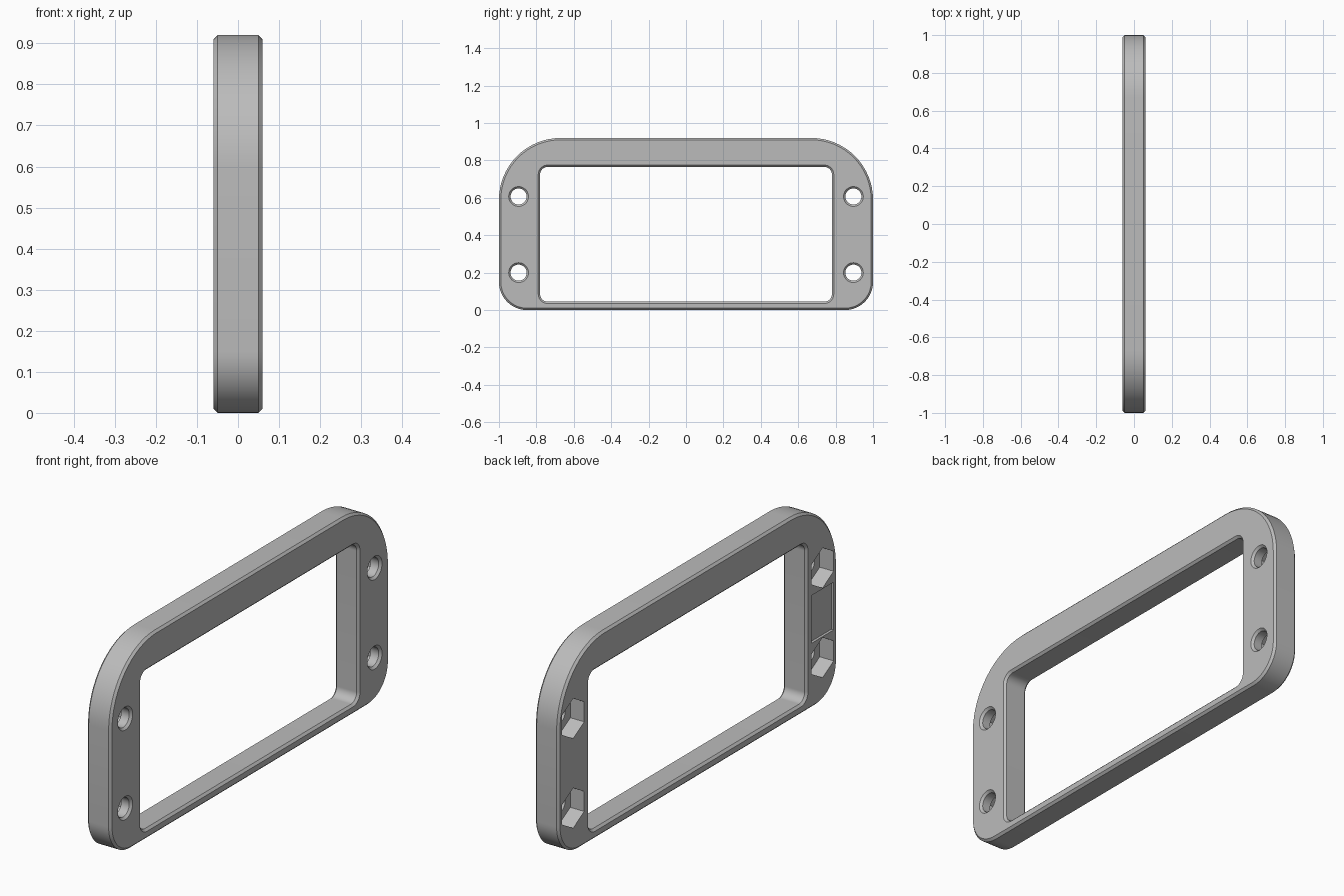
import bpy
import bmesh
import math

cube = bpy.data.objects.get("Cube")
if cube:
    bpy.data.objects.remove(cube, do_unlink=True)

# Single grey plastic
grey = bpy.data.materials.new("grey_plastic")
grey.use_nodes = True
grey.diffuse_color = (0.5, 0.5, 0.5, 1)
grey.node_tree.nodes["Principled BSDF"].inputs["Base Color"].default_value = (0.5, 0.5, 0.5, 1)

HALF = 0.06      # half thickness
BEVEL = 0.01     # chamfer on the face edges


def rounded(half_w, z0, z1, r_low, r_high, grow=0.0, steps=16):
    """Rounded rectangle in the yz plane, offset outwards by grow."""
    points = []
    corners = ((1, z0, r_low, -90), (1, z1, r_high, 0),
               (-1, z1, r_high, 90), (-1, z0, r_low, 180))
    for side, z, r, start in corners:
        cy = side * (half_w - r)
        cz = z + r if z == z0 else z - r
        for i in range(steps + 1):
            a = math.radians(start + 90 * i / steps)
            points.append((cy + (r + grow) * math.cos(a), cz + (r + grow) * math.sin(a)))
    return points


def ring(y, z, r, sides, phase=0.0):
    """Regular polygon in the yz plane."""
    angles = [phase + math.tau * i / sides for i in range(sides)]
    return [(y + r * math.cos(a), z + r * math.sin(a)) for a in angles]


def loft(name, sections):
    """Capped solid through matching yz loops, each placed at its own x."""
    bm = bmesh.new()
    loops = [[bm.verts.new((x, y, z)) for y, z in loop] for x, loop in sections]
    n = len(loops[0])
    for a, b in zip(loops, loops[1:]):
        for i in range(n):
            j = (i + 1) % n
            bm.faces.new((a[i], a[j], b[j], b[i]))
    bm.faces.new(loops[0])
    bm.faces.new(loops[-1])
    bmesh.ops.recalc_face_normals(bm, faces=bm.faces)
    mesh = bpy.data.meshes.new(name)
    bm.to_mesh(mesh)
    bm.free()
    mesh.materials.append(grey)
    obj = bpy.data.objects.new(name, mesh)
    bpy.context.collection.objects.link(obj)
    return obj


# Chamfered outer body
def outline(grow):
    return rounded(1.0, 0.0, 0.92, 0.15, 0.33, grow)


frame = loft("bezel_frame", [
    (-HALF, outline(-BEVEL)), (-HALF + BEVEL, outline(0)),
    (HALF - BEVEL, outline(0)), (HALF, outline(-BEVEL))])


# Window opening, flared at both faces
def window(grow):
    return rounded(0.78, 0.045, 0.765, 0.04, 0.04, grow)


cutters = [loft("window_cutter", [
    (-HALF - BEVEL, window(2 * BEVEL)), (-HALF + BEVEL, window(0)),
    (HALF - BEVEL, window(0)), (HALF + BEVEL, window(2 * BEVEL))])]

# Screw holes with hexagonal nut pockets on the back face
for y in (-0.895, 0.895):
    for z in (0.2, 0.607):
        bore = 0.043
        cutters.append(loft("screw_hole_cutter", [
            (-HALF - BEVEL, ring(y, z, bore, 40)),
            (HALF - BEVEL, ring(y, z, bore, 40)),
            (HALF + BEVEL, ring(y, z, bore + 2 * BEVEL, 40))]))
        pocket = ring(y, z, 0.091, 6, math.pi / 2)
        cutters.append(loft("nut_pocket_cutter", [(-HALF - BEVEL, pocket), (0.01, pocket)]))

# Shallow blank label recess between two of the nut pockets
label = [(-0.974, 0.295), (-0.816, 0.295), (-0.816, 0.512), (-0.974, 0.512)]
cutters.append(loft("label_recess_cutter", [(-HALF - BEVEL, label), (-HALF + 0.012, label)]))

# Cut everything out of the body
bpy.ops.object.select_all(action="DESELECT")
bpy.context.view_layer.objects.active = frame
frame.select_set(True)
for cutter in cutters:
    cutter.hide_render = True
    cut = frame.modifiers.new("cut", "BOOLEAN")
    cut.operation = "DIFFERENCE"
    cut.solver = "EXACT"
    cut.object = cutter
    bpy.ops.object.modifier_apply(modifier=cut.name)
for cutter in cutters:
    bpy.data.objects.remove(cutter, do_unlink=True)

bpy.ops.object.shade_smooth_by_angle(angle=math.radians(30))
